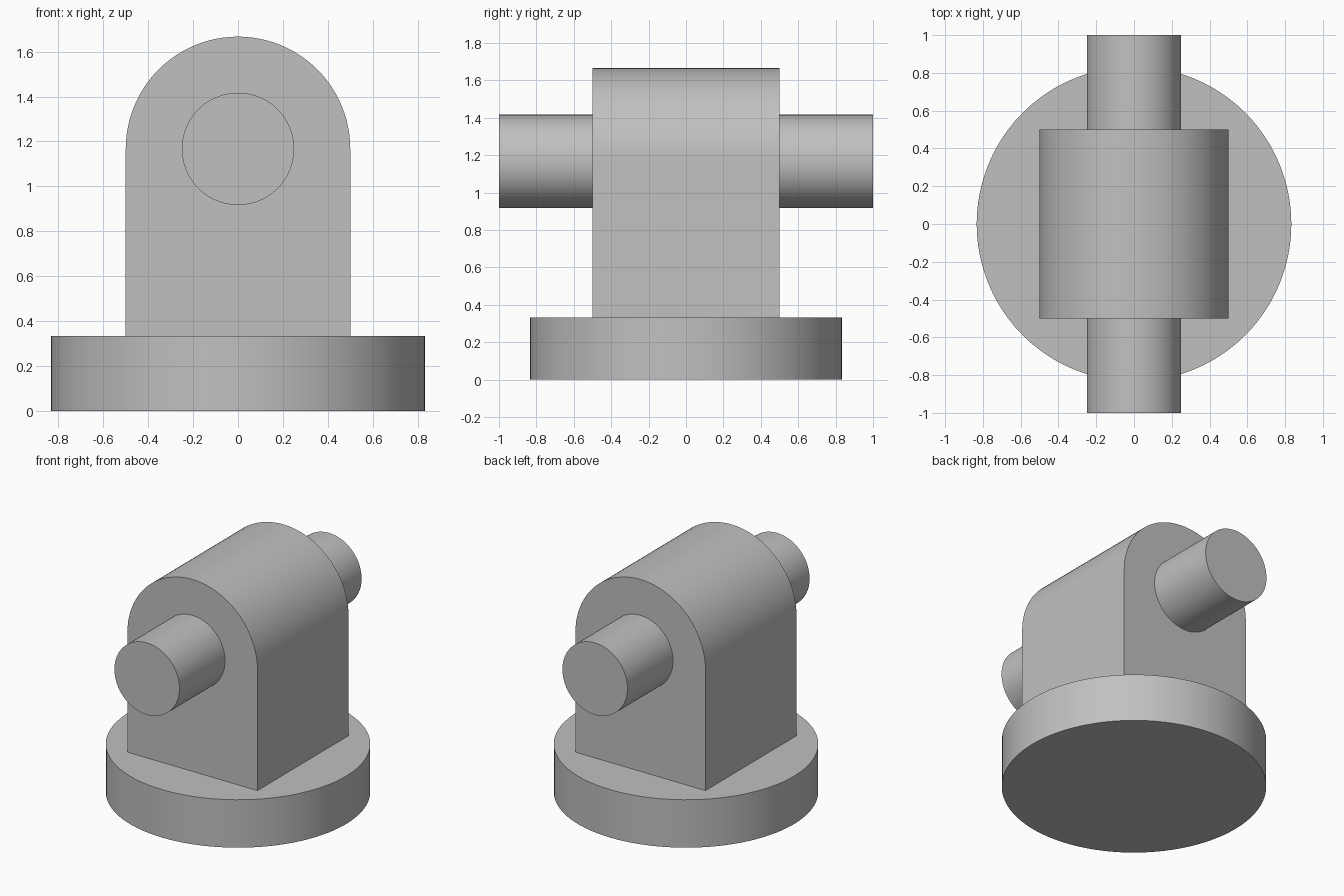
import bpy
import bmesh
from math import pi, cos, sin, radians

cube = bpy.data.objects.get("Cube")
if cube:
    bpy.data.objects.remove(cube, do_unlink=True)

BASE_R, BASE_H = 0.833, 0.333
AXIS_Z = 1.167
HALF = 0.5

# Single plain grey
grey = bpy.data.materials.new("plain grey")
grey.use_nodes = True
grey.diffuse_color = (0.53, 0.53, 0.53, 1)
grey.node_tree.nodes["Principled BSDF"].inputs["Base Color"].default_value = grey.diffuse_color


def finish(obj):
    obj.data.materials.append(grey)
    bpy.ops.object.select_all(action="DESELECT")
    obj.select_set(True)
    bpy.context.view_layer.objects.active = obj
    bpy.ops.object.shade_smooth_by_angle(angle=radians(30))


def cylinder(name, radius, depth, location, rotation=(0, 0, 0)):
    bpy.ops.mesh.primitive_cylinder_add(vertices=96, radius=radius, depth=depth,
                                        location=location, rotation=rotation)
    obj = bpy.context.object
    obj.name = name
    finish(obj)


# Round base plate
cylinder("base_plate", BASE_R, BASE_H, (0, 0, BASE_H / 2))

# Arched housing: round-topped profile extruded front to back
profile = [(-HALF, BASE_H), (HALF, BASE_H)]
steps = 48
for i in range(steps + 1):
    a = pi * i / steps
    profile.append((HALF * cos(a), AXIS_Z + HALF * sin(a)))
bm = bmesh.new()
face = bm.faces.new([bm.verts.new((x, -HALF, z)) for x, z in profile])
extruded = bmesh.ops.extrude_face_region(bm, geom=[face], use_keep_orig=True)
moved = [v for v in extruded["geom"] if isinstance(v, bmesh.types.BMVert)]
bmesh.ops.translate(bm, verts=moved, vec=(0, 2 * HALF, 0))
bmesh.ops.recalc_face_normals(bm, faces=bm.faces)
mesh = bpy.data.meshes.new("arched_housing")
bm.to_mesh(mesh)
bm.free()
housing = bpy.data.objects.new("arched_housing", mesh)
bpy.context.collection.objects.link(housing)
finish(housing)

# Shaft through the housing
cylinder("shaft", 0.25, 2, (0, 0, AXIS_Z), (pi / 2, 0, 0))
